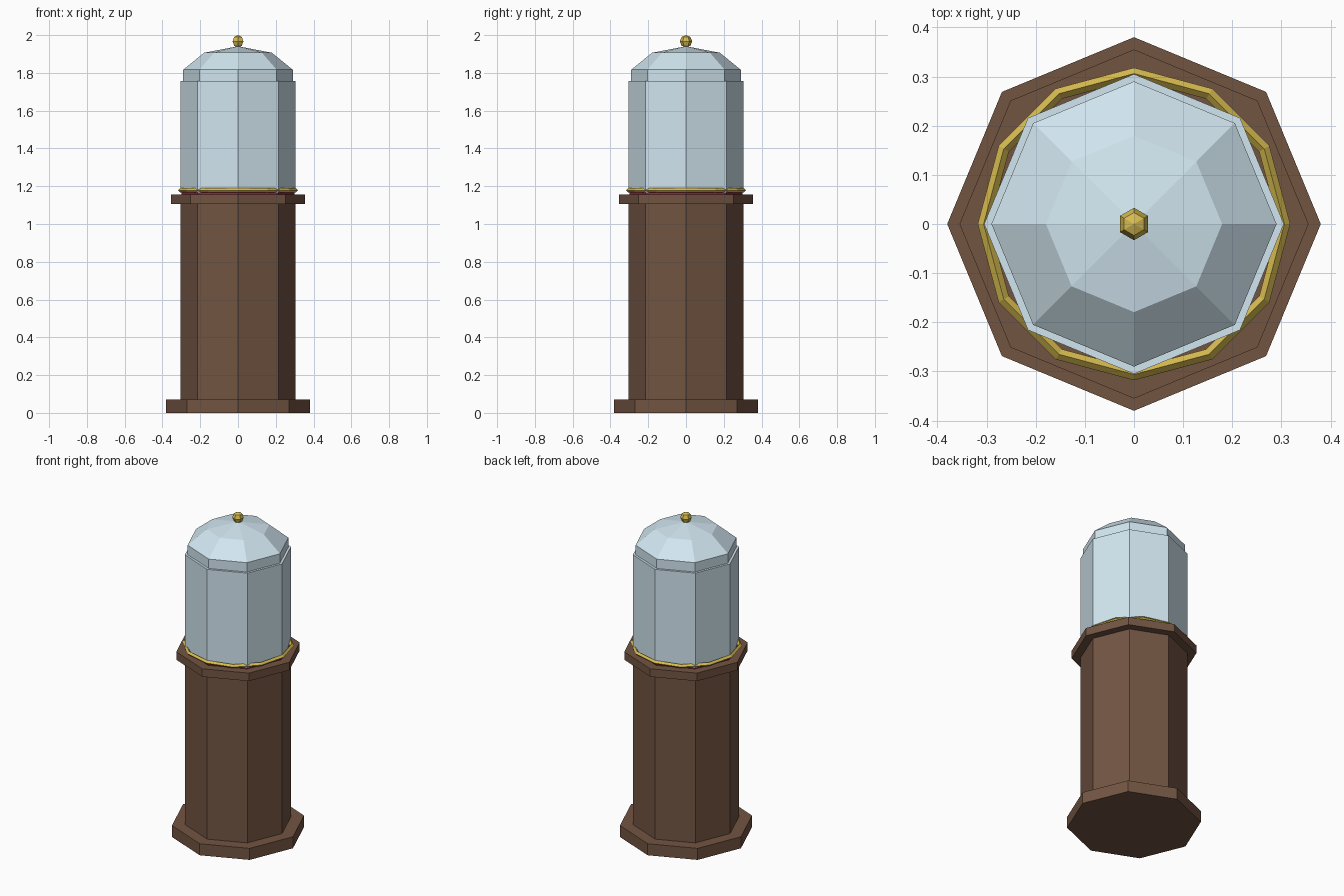
import bpy
import math

if "Cube" in bpy.data.objects:
    bpy.data.objects.remove(bpy.data.objects["Cube"])


def material(name, color):
    m = bpy.data.materials.new(name)
    m.diffuse_color = (*color, 1.0)
    m.use_nodes = True
    m.node_tree.nodes["Principled BSDF"].inputs["Base Color"].default_value = m.diffuse_color
    return m


WOOD = material("dark_wood", (0.17, 0.09, 0.055))
GLASS = material("pale_glass", (0.64, 0.79, 0.87))
BRASS = material("brass", (0.68, 0.50, 0.08))
VELVET = material("red_velvet", (0.30, 0.02, 0.05))


def finish(name, mat, location=(0, 0, 0)):
    ob = bpy.context.object
    ob.name = name
    ob.location = location
    ob.data.materials.append(mat)
    return ob


def octagon(name, radius, z0, z1, mat):
    bpy.ops.mesh.primitive_cylinder_add(vertices=8, radius=radius, depth=z1 - z0)
    return finish(name, mat, (0, 0, (z0 + z1) / 2))


# Wooden pedestal: foot, column and collar
octagon("pedestal_foot", 0.38, 0.0, 0.072, WOOD)
octagon("pedestal_column", 0.305, 0.072, 1.106, WOOD)
octagon("pedestal_collar", 0.355, 1.106, 1.156, WOOD)

# Display pad and glass case
octagon("display_pad", 0.298, 1.156, 1.168, VELVET)
octagon("glass_case", 0.305, 1.168, 1.758, GLASS)

# Brass trim around the bottom of the glass
bpy.ops.mesh.primitive_torus_add(major_segments=12, minor_segments=4,
                                 major_radius=0.306, minor_radius=0.012)
finish("brass_trim", BRASS, (0, 0, 1.178))

# Faceted dome: a squashed sphere half sunk in the case
bpy.ops.mesh.primitive_uv_sphere_add(segments=8, ring_count=5, radius=0.305)
dome = finish("glass_dome", GLASS, (0, 0, 1.761))
dome.scale.z = 0.18 / 0.305

# Brass knob on top
bpy.ops.mesh.primitive_uv_sphere_add(segments=6, ring_count=4, radius=0.033)
knob = finish("top_knob", BRASS, (0, 0, 1.967))
# turn the knob so that two of its corners lie on the y axis
a = knob.data.vertices
angle = next(math.atan2(v.co.y, v.co.x) for v in a if abs(v.co.z) < 1e-4)
knob.rotation_euler.z = math.pi / 2 - angle
